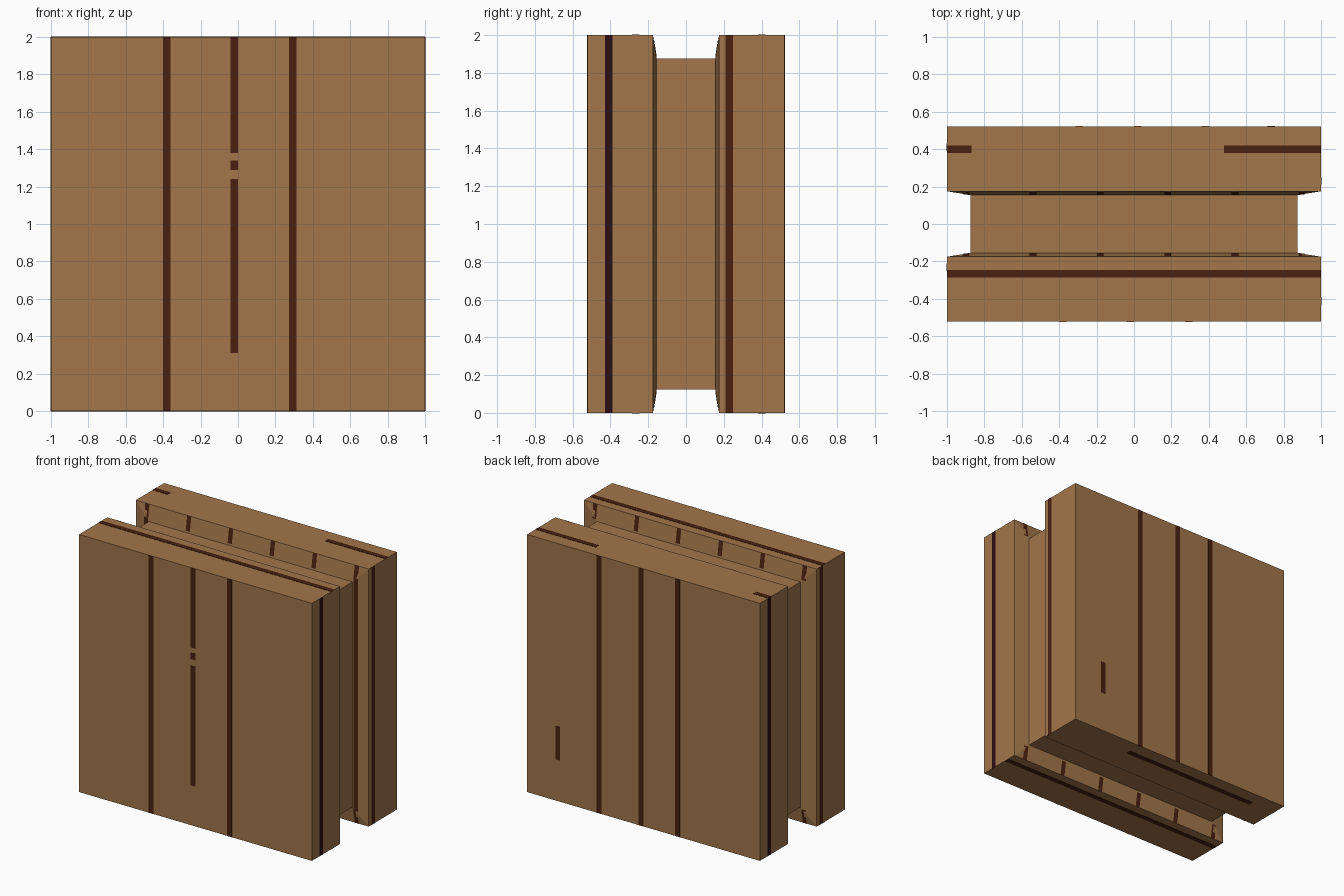
import bpy, bmesh

if "Cube" in bpy.data.objects:
    bpy.data.objects.remove(bpy.data.objects["Cube"])


def material(name, rgb):
    m = bpy.data.materials.new(name)
    m.diffuse_color = (*rgb, 1)
    m.use_nodes = True
    m.node_tree.nodes["Principled BSDF"].inputs["Base Color"].default_value = m.diffuse_color
    return m


WOOD = material("warm brown wood", (0.361, 0.181, 0.070))
DARK = material("dark brown grain", (0.069, 0.0144, 0.0052))
BLACK = material("near black grain", (0.024, 0.0048, 0.007))
HALF_Y, LIP, CORE, DEPTH = 0.522, 0.175, 0.155, 0.125
W, T = 0.02, 0.002     # stripe half width and plate lift


def finish(bm, name, mat):
    me = bpy.data.meshes.new(name)
    bm.to_mesh(me)
    bm.free()
    me.materials.append(mat)
    ob = bpy.data.objects.new(name, me)
    bpy.context.collection.objects.link(ob)


def stripes(name, mat, boxes):
    """Thin plates given as (x0, x1, y0, y1, z0, z1)."""
    bm = bmesh.new()
    for x0, x1, y0, y1, z0, z1 in boxes:
        for v in bmesh.ops.create_cube(bm, size=1)["verts"]:
            v.co = (x1 if v.co.x > 0 else x0,
                    y1 if v.co.y > 0 else y0,
                    z1 if v.co.z > 0 else z0)
    finish(bm, name, mat)


# Body: two slabs joined by a recessed core, lofted along y
bm = bmesh.new()
loops = []
for y, d in [(-HALF_Y, 0), (-LIP, 0), (-CORE, DEPTH), (CORE, DEPTH), (LIP, 0), (HALF_Y, 0)]:
    a = 1 - d
    loops.append([bm.verts.new((sx * a, y, 1 + sz * a))
                  for sx, sz in [(-1, -1), (1, -1), (1, 1), (-1, 1)]])
for p, q in zip(loops, loops[1:]):
    for i in range(4):
        j = (i + 1) % 4
        bm.faces.new((p[i], p[j], q[j], q[i]))
bm.faces.new(loops[0])
bm.faces.new(loops[-1])
bmesh.ops.recalc_face_normals(bm, faces=bm.faces)
finish(bm, "grooved_block", WOOD)

# Upright stripes on front and back (the pattern is turned half way round)
front = [(-0.38, 0, 2), (-0.02, 0.31, 1.24), (-0.02, 1.29, 1.34), (-0.02, 1.38, 2), (0.293, 0, 2)]
back = [(0.38, 0, 2), (0.02, 0, 2), (-0.293, 0, 2), (0.735, 0.32, 0.58)]
stripes("front_stripes", DARK,
        [(x - W, x + W, -HALF_Y - T, -HALF_Y + T, a, b) for x, a, b in front])
stripes("back_stripes", DARK,
        [(x - W, x + W, HALF_Y - T, HALF_Y + T, a, b) for x, a, b in back])

# Upright stripes on the left and right slab edges
for name, mat, y in [("edge_stripes_black", BLACK, -0.41), ("edge_stripes_brown", DARK, 0.23)]:
    stripes(name, mat, [(s - T, s + T, s * y - W, s * y + W, 0, 2) for s in (-1, 1)])

# Long stripes on the top and underside of both slabs
lengthwise = [(-1, 1, -0.265, 2), (-1, -0.87, 0.4, 2), (0.48, 1, 0.4, 2),
              (-1, 1, -0.265, 0), (-0.785, 0.39, 0.4, 0)]
stripes("top_and_bottom_stripes", DARK,
        [(a, b, y - W, y + W, z - T, z + T) for a, b, y, z in lengthwise])

# Short stripes lying on the sloped groove walls
bm = bmesh.new()


def wall_point(x, z, s):
    slope = max(abs(x) - 1 + DEPTH, abs(z - 1) - 1 + DEPTH, 0) / DEPTH
    return (x, s * (CORE + (LIP - CORE) * slope - T), z)


for s in (-1, 1):
    for k in range(6):
        x = -0.9 + 0.36 * k
        ends = [(0, 0.11), (1.89, 2)]
        if k in (0, 5) and s == 1:
            ends.append((0.11, 1.89))
        for a, b in ends:
            pts = [(x - 0.018, a), (x + 0.018, a), (x + 0.018, b), (x - 0.018, b)]
            if s < 0:
                pts.reverse()
            bm.faces.new([bm.verts.new(wall_point(px, pz, s)) for px, pz in pts])
finish(bm, "groove_stripes", DARK)
